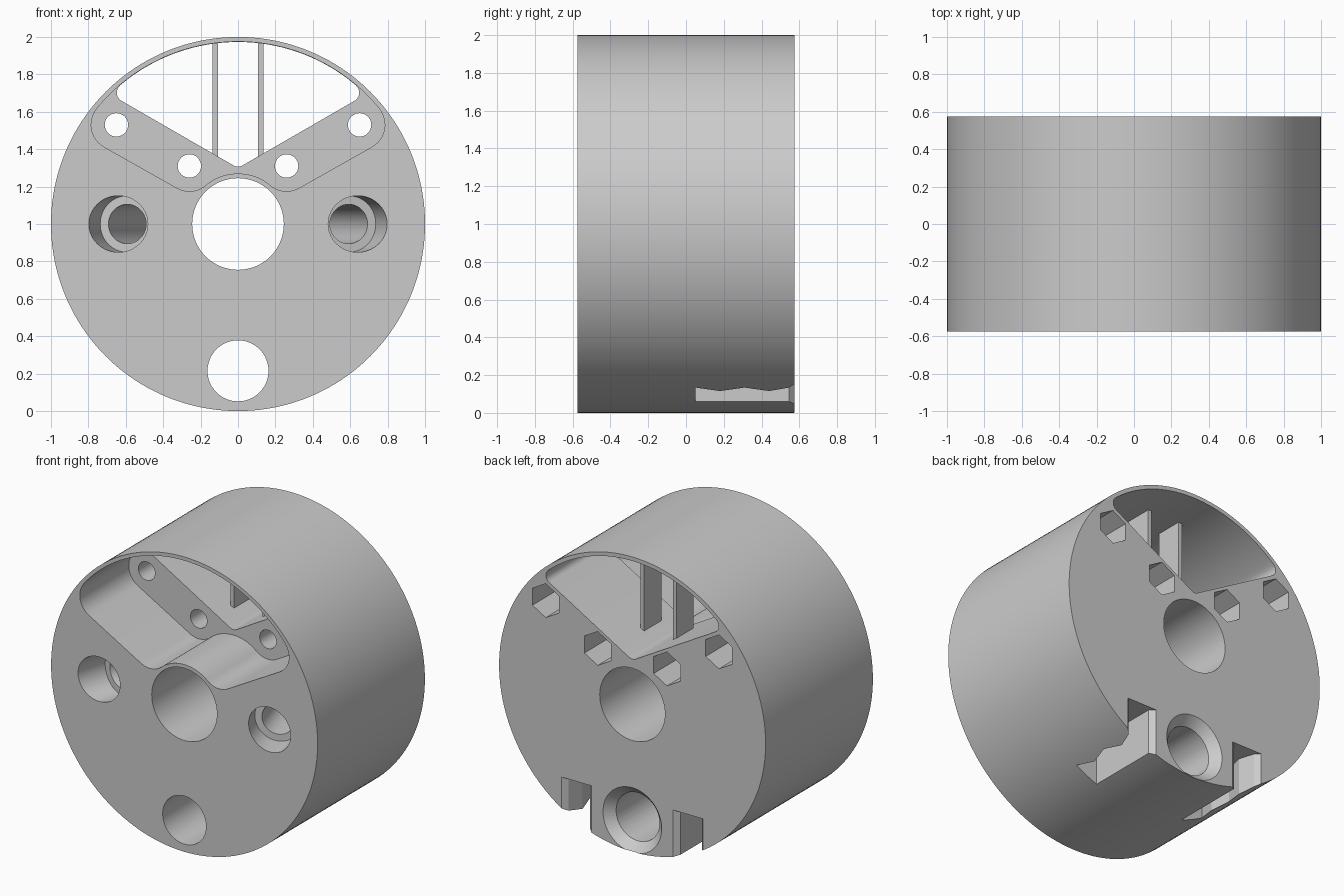
import bpy, bmesh
from math import cos, sin, radians
from mathutils import Vector, Matrix

if "Cube" in bpy.data.objects:
    bpy.data.objects.remove(bpy.data.objects["Cube"])

HALF = 0.575          # half the length of the drum
FLOOR = -0.05         # depth of the front pocket floor

grey = bpy.data.materials.new("plain_grey")
grey.use_nodes = True
grey.diffuse_color = (0.6, 0.6, 0.6, 1)
grey.node_tree.nodes["Principled BSDF"].inputs["Base Color"].default_value = (0.6, 0.6, 0.6, 1)


def make_object(name, bm):
    bmesh.ops.recalc_face_normals(bm, faces=bm.faces)
    mesh = bpy.data.meshes.new(name)
    bm.to_mesh(mesh)
    bm.free()
    mesh.materials.append(grey)
    obj = bpy.data.objects.new(name, mesh)
    bpy.context.collection.objects.link(obj)
    return obj


def arc(cx, cz, r, start, end, n=12):
    angles = [radians(start + (end - start) * i / n) for i in range(n + 1)]
    return [(cx + r * cos(a), cz + r * sin(a)) for a in angles]


def extrude(name, points, offset):
    """Extrude a closed loop of 3D points, skipping repeated ones."""
    bm = bmesh.new()
    clean = []
    for p in map(Vector, points):
        if not clean or min((p - clean[-1]).length, (p - clean[0]).length) > 0.003:
            clean.append(p)
    face = bm.faces.new([bm.verts.new(p) for p in clean])
    new = bmesh.ops.extrude_face_region(bm, geom=[face])["geom"]
    verts = [v for v in new if isinstance(v, bmesh.types.BMVert)]
    bmesh.ops.translate(bm, verts=verts, vec=offset)
    return make_object(name, bm)


def prism(name, profile, y0, y1):
    """Front profile, measured from the drum axis, run from y0 to y1."""
    return extrude(name, [(x, y0, z + 1) for x, z in profile], (0, y1 - y0, 0))


def rod(name, start, end, r0, r1=None, sides=64):
    start, end = Vector(start), Vector(end)
    axis = end - start
    turn = Vector((0, 0, 1)).rotation_difference(axis).to_matrix().to_4x4()
    bm = bmesh.new()
    bmesh.ops.create_cone(bm, cap_ends=True, segments=sides, radius1=r0,
                          radius2=r0 if r1 is None else r1, depth=axis.length,
                          matrix=Matrix.Translation((start + end) / 2) @ turn)
    return make_object(name, bm)


# Drum
body = rod("drum_body", (0, -HALF, 1), (0, HALF, 1), 1, sides=160)
cutters = []

# Front pocket with rounded arms and a lip around the bore
pocket = (arc(0, 0, 0.975, 39.2, 140.8, 48) + arc(-0.65, 0.53, 0.135, 140.8, 240)
          + arc(-0.26, 0.31, 0.135, 240, 310) + arc(0, 0, 0.27, 130, 50, 20)
          + arc(0.26, 0.31, 0.135, 230, 300) + arc(0.65, 0.53, 0.135, 300, 399.2))
cutters.append(prism("pocket_cutter", pocket, -0.7, FLOOR))

# V-shaped opening through to the back
opening = (arc(0, 0, 0.973, 49.6, 130.4, 48) + arc(-0.598, 0.702, 0.05, 130.4, 240)
           + arc(0, 0.357, 0.05, 240, 300, 6) + arc(0.598, 0.702, 0.05, 300, 409.6))
cutters.append(prism("opening_cutter", opening, -0.1, 0.7))

# Centre bore, and lower hole with a countersink at the back
cutters.append(rod("bore_cutter", (0, -0.7, 1), (0, 0.7, 1), 0.245))
cutters.append(rod("lower_hole_cutter", (0, -0.7, 0.215), (0, 0.7, 0.215), 0.163))
cutters.append(rod("countersink_cutter", (0, HALF - 0.06, 0.215),
                   (0, HALF + 0.06, 0.215), 0.162, 0.278))

for s in (-1, 1):
    # Bolt holes with hexagonal nut pockets at the back
    for x, z in ((0.65, 0.53), (0.26, 0.31)):
        cutters.append(rod("bolt_cutter", (s * x, -0.2, z + 1), (s * x, 0.4, z + 1), 0.0625, sides=32))
        hexagon = arc(s * x, z, 0.115, 90, 390, 5)
        cutters.append(prism("nut_cutter", hexagon, HALF - 0.3, 0.7))

    # Slanted stepped blind holes in the front
    def on_axis(depth):
        return (s * (0.64 - 0.3 * depth), depth - HALF, 1)
    cutters.append(rod("counterbore_cutter", on_axis(-0.2), on_axis(0.16), 0.151))
    cutters.append(rod("slanted_hole_cutter", on_axis(0.1), on_axis(0.85), 0.105))

    # Barbed slots in the underside, flared at the back
    slot = [(0.34, 0.05), (0.34, 0.545), (0.30, 0.58), (0.30, 0.7), (0.535, 0.7), (0.535, 0.58),
            (0.50, 0.545), (0.467, 0.44), (0.50, 0.31), (0.467, 0.18), (0.50, 0.05)]
    cutters.append(extrude("slot_cutter", [(s * x, y, -0.1) for x, y in slot], (0, 0, 0.465)))

# Cut everything out of the drum
bpy.ops.object.select_all(action='DESELECT')
body.select_set(True)
bpy.context.view_layer.objects.active = body
for cutter in cutters:
    cutter.hide_render = True
    mod = body.modifiers.new("cut", 'BOOLEAN')
    mod.operation = 'DIFFERENCE'
    mod.solver = 'EXACT'
    mod.object = cutter
    bpy.ops.object.modifier_apply(modifier=mod.name)
    bpy.data.objects.remove(cutter)
bpy.ops.object.shade_smooth_by_angle(angle=radians(25))

# Upright ribs across the opening
for side, s in (("left", 1), ("right", -1)):
    rib = [(s * 0.108, 0.35), (s * 0.135, 0.35), (s * 0.135, 0.98), (s * 0.108, 0.98)]
    prism(side + "_rib", rib, 0.11, 0.295)
